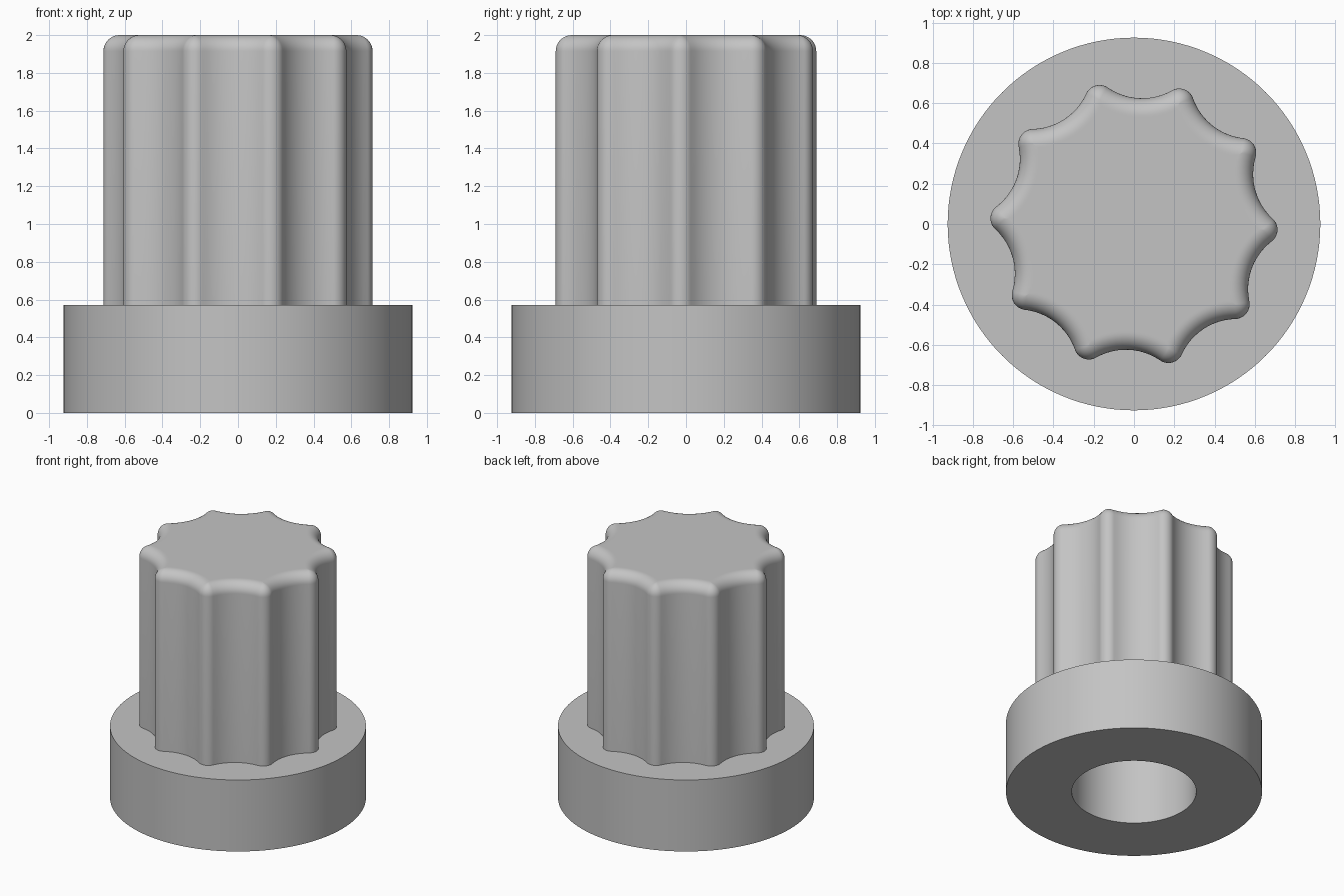
import bpy, bmesh
from math import sin, cos, asin, sqrt, pi, radians

if "Cube" in bpy.data.objects:
    bpy.data.objects.remove(bpy.data.objects["Cube"], do_unlink=True)

LOBES = 10
HALF = pi / LOBES
TURN = radians(-2.5)
LOBE_C, LOBE_R = 0.64, 0.073      # lobe centre distance and radius
FLUTE_C, FLUTE_R = 0.925, 0.30    # flute centre distance and radius
HEIGHT, FLANGE_Z, FLANGE_R = 2.0, 0.57, 0.925
BORE_R, BORE_TOP = 0.45, 1.45
FILLET = 0.085

grey = bpy.data.materials.new("light_grey")
grey.use_nodes = True
colour = (0.55, 0.55, 0.55, 1)
grey.diffuse_color = colour
grey.node_tree.nodes["Principled BSDF"].inputs["Base Color"].default_value = colour


def fluted_outline(inset):
    """Fluted star outline, moved inward by a distance."""
    lobe_r, flute_r = max(LOBE_R - inset, 0), FLUTE_R + inset
    swing = asin(LOBE_C * sin(HALF) / (FLUTE_R + LOBE_R))
    if inset > LOBE_R:
        reach = FLUTE_C * cos(HALF) - sqrt(flute_r**2 - (FLUTE_C * sin(HALF))**2)
        swing = asin(reach * sin(HALF) / flute_r)
    points = []
    for k in range(LOBES):
        valley = TURN + HALF + 2 * HALF * k
        local = []
        for i in range(13):                       # concave flute
            a = swing * (i / 6 - 1)
            local.append((FLUTE_C - flute_r * cos(a), flute_r * sin(a)))
        end = local[-1]
        for i in range(1, 16):                    # convex lobe
            a = -swing + (2 * HALF + 2 * swing) * i / 16
            if lobe_r > 0:
                local.append((LOBE_C * cos(HALF) + lobe_r * cos(a),
                              LOBE_C * sin(HALF) + lobe_r * sin(a)))
            else:
                local.append(end)
        points += [(x * cos(valley) - y * sin(valley),
                    x * sin(valley) + y * cos(valley)) for x, y in local]
    return points


def finish(bm, name):
    bmesh.ops.remove_doubles(bm, verts=bm.verts, dist=0.0002)
    bmesh.ops.recalc_face_normals(bm, faces=bm.faces)
    mesh = bpy.data.meshes.new(name)
    bm.to_mesh(mesh)
    bm.free()
    mesh.materials.append(grey)
    obj = bpy.data.objects.new(name, mesh)
    bpy.context.collection.objects.link(obj)
    return obj


def cylinder(name, radius, bottom, top):
    bm = bmesh.new()
    bmesh.ops.create_cone(bm, cap_ends=True, segments=128, radius1=radius,
                          radius2=radius, depth=top - bottom)
    bmesh.ops.translate(bm, verts=bm.verts, vec=(0, 0, (top + bottom) / 2))
    return finish(bm, name)


def fluted_grip():
    steps = 10
    levels = [(0, FLANGE_Z - 0.2)]
    for i in range(steps + 1):                    # rounded top edge
        a = pi / 2 * i / steps
        levels.append((FILLET * (1 - cos(a)), HEIGHT - FILLET * (1 - sin(a))))
    levels.append((FILLET + 0.01, HEIGHT))        # flat rim keeps the cap flat
    bm = bmesh.new()
    rings = [[bm.verts.new((x, y, z)) for x, y in fluted_outline(d)]
             for d, z in levels]
    n = len(rings[0])
    for low, high in zip(rings, rings[1:]):
        for i in range(n):
            j = (i + 1) % n
            bm.faces.new((low[i], low[j], high[j], high[i]))
    bm.faces.new(rings[0][::-1])
    bm.faces.new(rings[-1])
    return finish(bm, "fluted_grip")


def combine(target, other, operation):
    mod = target.modifiers.new(operation.lower(), 'BOOLEAN')
    mod.operation, mod.solver, mod.object = operation, 'EXACT', other
    bpy.context.view_layer.objects.active = target
    bpy.ops.object.modifier_apply(modifier=mod.name)
    bpy.data.objects.remove(other, do_unlink=True)


# Flange and grip become one body, with a blind bore from below
body = cylinder("fluted_knob", FLANGE_R, 0, FLANGE_Z)
combine(body, fluted_grip(), 'UNION')
bore = cylinder("bore_cutter", BORE_R, -0.1, BORE_TOP)
bore.hide_render = True
combine(body, bore, 'DIFFERENCE')

bpy.ops.object.select_all(action='DESELECT')
body.select_set(True)
bpy.context.view_layer.objects.active = body
bpy.ops.object.shade_smooth_by_angle(angle=radians(30))
